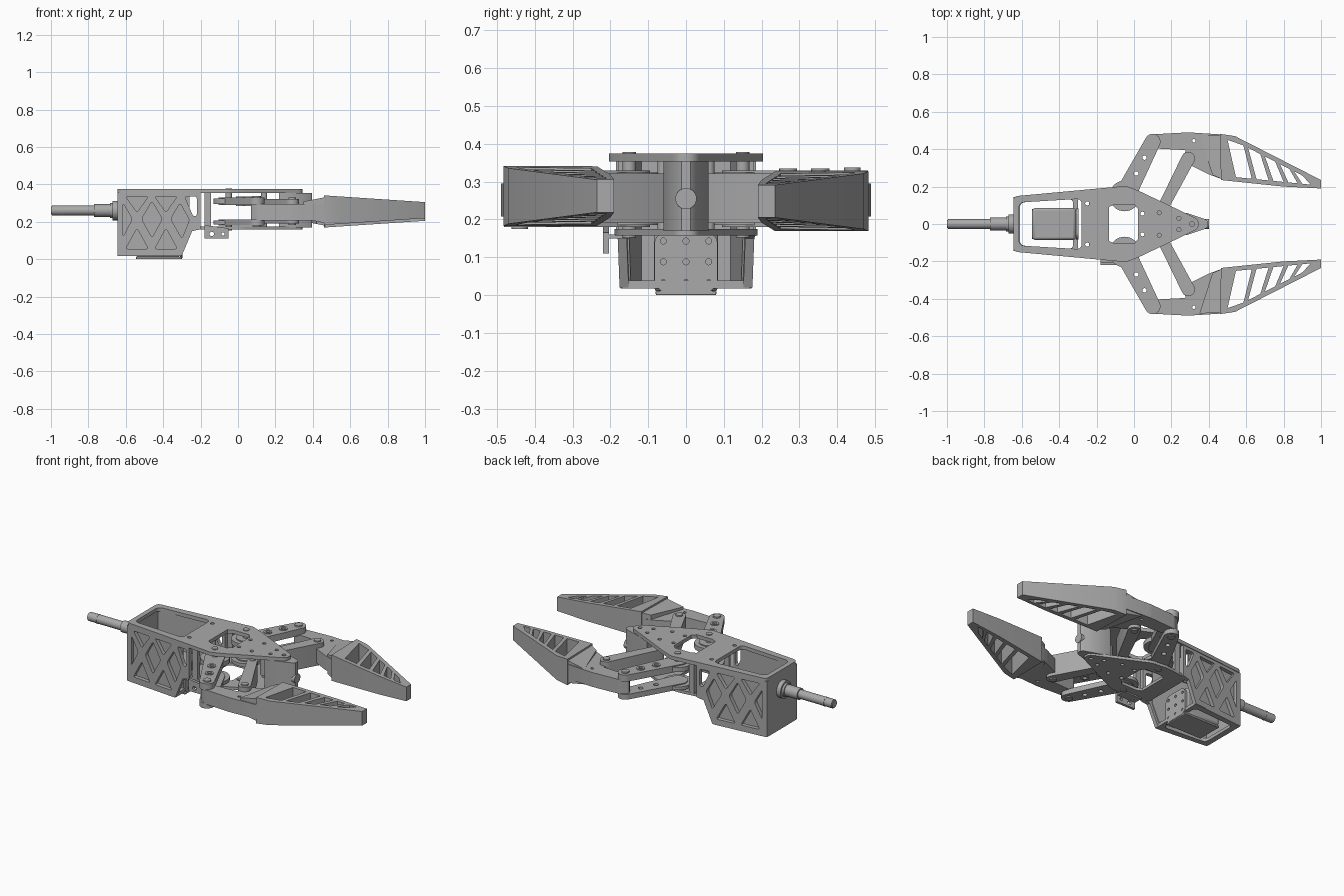
import bpy, bmesh, math
from mathutils import Vector

if "Cube" in bpy.data.objects:
    bpy.data.objects.remove(bpy.data.objects["Cube"])

grey = bpy.data.materials.new("machined grey")
grey.use_nodes = True
grey.diffuse_color = (0.4, 0.4, 0.4, 1)
grey.node_tree.nodes["Principled BSDF"].inputs["Base Color"].default_value = (0.4, 0.4, 0.4, 1)


def finish(name, mesh):
    obj = bpy.data.objects.new(name, mesh)
    bpy.context.collection.objects.link(obj)
    mesh.materials.clear()
    mesh.materials.append(grey)
    bpy.ops.object.select_all(action='DESELECT')
    obj.select_set(True)
    bpy.context.view_layer.objects.active = obj
    bpy.ops.object.shade_smooth_by_angle(angle=math.radians(35))
    return obj


def circle(x, y, r, n=16):
    return [(x + r * math.cos(math.tau * i / n), y + r * math.sin(math.tau * i / n)) for i in range(n)]


def rounded(points, r):
    """Replace every corner of a polygon by a short curve."""
    out, pts = [], [Vector(p) for p in points]
    for i, p in enumerate(pts):
        a, b = pts[i - 1] - p, pts[(i + 1) % len(pts)] - p
        a = p + a.normalized() * min(r, a.length * 0.45)
        b = p + b.normalized() * min(r, b.length * 0.45)
        for t in (0, 0.25, 0.5, 0.75, 1):
            out.append(a * (1 - t) ** 2 + p * 2 * t * (1 - t) + b * t * t)
    return out


def mirrored(half):
    return list(half) + [(x, -y) for x, y in reversed(half)]


def plate(name, outline, holes, place):
    """Filled outline with holes; place maps (u, v, w in -1..1) to a point."""
    curve = bpy.data.curves.new("outline", 'CURVE')
    curve.dimensions, curve.fill_mode, curve.extrude = '2D', 'BOTH', 1
    for loop in [outline] + holes:
        spline = curve.splines.new('POLY')
        spline.points.add(len(loop) - 1)
        for sp, p in zip(spline.points, loop):
            sp.co = (p[0], p[1], 0, 1)
        spline.use_cyclic_u = True
    temp = bpy.data.objects.new("outline", curve)
    bpy.context.collection.objects.link(temp)
    bpy.context.view_layer.update()
    mesh = bpy.data.meshes.new_from_object(temp.evaluated_get(bpy.context.evaluated_depsgraph_get()))
    bpy.data.objects.remove(temp)
    bm = bmesh.new()
    bm.from_mesh(mesh)
    for v in bm.verts:
        v.co = place(*v.co)
    bmesh.ops.remove_doubles(bm, verts=bm.verts, dist=1e-5)
    bmesh.ops.recalc_face_normals(bm, faces=bm.faces)
    bm.to_mesh(mesh)
    bm.free()
    return finish(name, mesh)


def flat(z0, z1, side=1):
    return lambda u, v, w: (u, v * side, (z0 + z1) / 2 + w * (z1 - z0) / 2)


def rod(name, a, b, r, r2=None, n=24):
    a, b = Vector(a), Vector(b)
    bm = bmesh.new()
    bmesh.ops.create_cone(bm, cap_ends=True, segments=n, radius1=r, radius2=r2 or r, depth=(b - a).length)
    turn = Vector((0, 0, 1)).rotation_difference(b - a).to_matrix()
    for v in bm.verts:
        v.co = turn @ v.co + (a + b) / 2
    mesh = bpy.data.meshes.new(name)
    bm.to_mesh(mesh)
    bm.free()
    return finish(name, mesh)


def box(name, lo, hi, bevel=0.0):
    obj = plate(name, [(lo[0], lo[1]), (hi[0], lo[1]), (hi[0], hi[1]), (lo[0], hi[1])], [], flat(lo[2], hi[2]))
    if bevel:
        mod = obj.modifiers.new("bevel", 'BEVEL')
        mod.width, mod.segments = bevel, 2
    return obj


def link_outline(p, q, rp, rq):
    a = math.atan2(q[1] - p[1], q[0] - p[0])
    arc = lambda c, r, s: [(c[0] + r * math.cos(s + math.pi * i / 10), c[1] + r * math.sin(s + math.pi * i / 10))
                           for i in range(11)]
    return arc(q, rq, a - math.pi / 2) + arc(p, rp, a + math.pi / 2)


# Top and bottom plates, with the motor opening and the waisted gear opening
waist = mirrored([(-0.135, 0.09), (-0.105, 0.105), (0, 0.105), (0.022, 0.08)])
screws = [circle(x, s * y, 0.011) for s in (1, -1)
          for x, y in [(0.045, 0.055), (0.135, 0.06), (0.24, 0.03)]] + [circle(0.31, 0, 0.012)]
nose_edge = [(-0.08, 0.2), (-0.045, 0.205), (0.02, 0.18), (0.345, 0.025)]
motor_opening = rounded(mirrored([(-0.615, 0.115), (-0.28, 0.135)]), 0.03)
plate("top_plate", rounded(mirrored([(-0.645, 0.148)] + nose_edge), 0.025),
      [motor_opening, waist] + screws + [circle(-0.25, s * 0.11, 0.011) for s in (1, -1)], flat(0.353, 0.375))
plate("bottom_plate", rounded(mirrored([(-0.24, 0.17), (-0.08, 0.19)] + nose_edge[2:]), 0.02),
      [waist] + screws, flat(0.158, 0.175))

# Housing: trussed side walls, end wall and bottom frame
wall = [(-0.645, 0.02), (-0.3, 0.02), (-0.245, 0.15), (-0.2, 0.16), (-0.2, 0.357), (-0.645, 0.357)]
cells = [[(-0.46, 0.31), (-0.405, 0.215), (-0.46, 0.115), (-0.515, 0.215)],
         [(-0.31, 0.3), (-0.26, 0.21), (-0.3, 0.11), (-0.36, 0.215)],
         [(-0.615, 0.3), (-0.565, 0.215), (-0.615, 0.12)],
         [(-0.285, 0.335), (-0.22, 0.335), (-0.22, 0.23), (-0.24, 0.23)]]
for cx in (-0.54, -0.385):
    cells.append([(cx - 0.06, 0.335), (cx + 0.06, 0.335), (cx, 0.25)])
    cells.append([(cx - 0.06, 0.055), (cx + 0.06, 0.055), (cx, 0.165)])


def wall_place(side, depth, thick):
    return lambda u, v, w: (u, side * (0.145 + (u + 0.64) * 0.09 - depth + w * thick / 2), v)


for side, tag in ((1, "left"), (-1, "right")):
    plate(tag + "_side_wall", wall, [rounded(c, 0.014) for c in cells], wall_place(side, 0.012, 0.024))
    plate(tag + "_wall_skin", [(-0.63, 0.03), (-0.31, 0.03), (-0.26, 0.15), (-0.26, 0.354), (-0.63, 0.354)], [],
          wall_place(side, 0.026, 0.006))
box("end_wall", (-0.645, -0.143, 0.02), (-0.62, 0.143, 0.357))
plate("bottom_frame", rounded(mirrored([(-0.645, 0.144), (-0.3, 0.175)]), 0.015),
      [rounded(mirrored([(-0.61, 0.115), (-0.325, 0.135)]), 0.03)], flat(0.018, 0.038))

# Motor with its mounting face
box("motor_body", (-0.545, -0.085, 0.008), (-0.31, 0.085, 0.175), 0.015)
plate("motor_face", rounded(mirrored([(-0.083, 0.06), (-0.06, 0.083), (0.06, 0.083), (0.083, 0.06)]), 0.01),
      [circle(y, z, 0.008) for y in (-0.06, 0, 0.06) for z in (-0.055, 0, 0.055)],
      lambda u, v, w: (-0.304 + w * 0.006, u, 0.088 + v))
box("motor_seat", (-0.545, -0.08, 0), (-0.3, 0.08, 0.012), 0.003)

# Stepped shaft at the rear
for name, x0, x1, r in [("shaft_flange", -0.672, -0.62, 0.052), ("shaft_collar", -0.685, -0.66, 0.04),
                        ("shaft_sleeve", -0.77, -0.68, 0.034), ("shaft", -0.995, -0.76, 0.026),
                        ("shaft_band", -0.945, -0.935, 0.0275), ("shaft_tip", -1.0, -0.99, 0.022)]:
    rod(name, (x0, 0, 0.26), (x1, 0, 0.26), r)

# Nose block between the plates
plate("nose_block", mirrored([(0.22, 0.06), (0.28, 0.06), (0.385, 0.024), (0.396, 0.012)]), [], flat(0.17, 0.355))
rod("nose_socket", (0.37, 0, 0.255), (0.4, 0, 0.255), 0.028)

# Sensor bracket under the right side and corner posts
plate("sensor_bracket", [(-0.18, 0.11), (-0.05, 0.11), (-0.05, 0.165), (-0.18, 0.182)],
      [circle(-0.14, 0.135, 0.012), circle(-0.08, 0.135, 0.009)],
      lambda u, v, w: (u, -0.212 + w * 0.008, v))
box("sensor_foot", (-0.18, -0.22, 0.15), (-0.05, -0.15, 0.16))

# Linkage and fingers on each side
pivot, elbow = (-0.05, 0.15), (0.1, 0.44)
anchor, knuckle = (0.14, 0.06), (0.29, 0.35)
coupler = [(0.065, 0.455), (0.11, 0.48), (0.29, 0.49), (0.48, 0.478), (0.47, 0.24), (0.4, 0.265),
           (0.3, 0.315), (0.255, 0.35), (0.28, 0.395), (0.09, 0.405)]
finger = [(0.46, 0.482), (0.54, 0.47), (1.0, 0.235), (1.0, 0.19), (0.8, 0.2), (0.465, 0.235)]


def slot(a, b, skew=0.045):
    top = lambda x: min(0.45, 0.443 - (x - 0.54) * 0.511)
    low = lambda x: 0.258 - (x - 0.47) * 0.1
    return [(a, top(a)), (b, top(b)), (b + skew, low(b + skew)), (a + skew, low(a + skew))]


slots = [slot(a, b) for a, b in [(0.5, 0.585), (0.61, 0.675), (0.7, 0.755), (0.78, 0.83), (0.855, 0.9)]]


def taper(side, x0, h0, x1, h1):
    mid = 0.255 - 0.007 * side
    return lambda u, v, w: (u, side * v, mid + w * (h0 + (h1 - h0) * (u - x0) / (x1 - x0)))


for side, tag in ((1, "left_"), (-1, "right_")):
    arm = link_outline(pivot, elbow, 0.056, 0.042)
    arm_holes = [circle(0.012, 0.27, 0.014), circle(0.056, 0.355, 0.014)]
    for part, z0, z1 in (("upper", 0.29, 0.33), ("lower", 0.18, 0.212)):
        plate(tag + part + "_arm", arm, arm_holes, flat(z0, z1, side))
        plate(tag + part + "_gear", circle(*pivot, 0.082, 32), [circle(*pivot, 0.05, 24)], flat(z0 + 0.006, z1 - 0.006, side))
    for x, y in arm_holes and [(0.012, 0.27), (0.056, 0.355)]:
        plate(tag + "bushing", circle(x, y, 0.024), [circle(x, y, 0.012)], flat(0.285, 0.335, side))
    px, py, ex, ey = pivot[0], pivot[1] * side, elbow[0], elbow[1] * side
    rod(tag + "upper_pivot", (px, py, 0.32), (px, py, 0.379), 0.018)
    rod(tag + "lower_pivot", (px, py, 0.152), (px, py, 0.19), 0.018)
    rod(tag + "elbow_pin", (ex, ey, 0.175), (ex, ey, 0.338), 0.022)
    plate(tag + "follower_link", link_outline(anchor, knuckle, 0.028, 0.036), [], flat(0.19, 0.322, side))
    rod(tag + "anchor_pin", (anchor[0], anchor[1] * side, 0.17), (anchor[0], anchor[1] * side, 0.355), 0.016)
    rod(tag + "knuckle_pin", (knuckle[0], knuckle[1] * side, 0.182), (knuckle[0], knuckle[1] * side, 0.33), 0.02)
    plate(tag + "coupler", rounded(coupler, 0.012),
          [circle(x, y, 0.009) for x, y in [(0.32, 0.445), (0.43, 0.42), (0.43, 0.3)]], flat(0.208, 0.295, side))
    plate(tag + "finger_mount", [(0.35, 0.478), (0.47, 0.475), (0.47, 0.24), (0.42, 0.262)], [],
          taper(side, 0.35, 0.046, 0.47, 0.07))
    plate(tag + "finger", finger, slots, taper(side, 0.46, 0.079, 1.0, 0.043))
    box(tag + "post", (-0.18, side * 0.168 - 0.012, 0.17), (-0.145, side * 0.168 + 0.012, 0.355))
